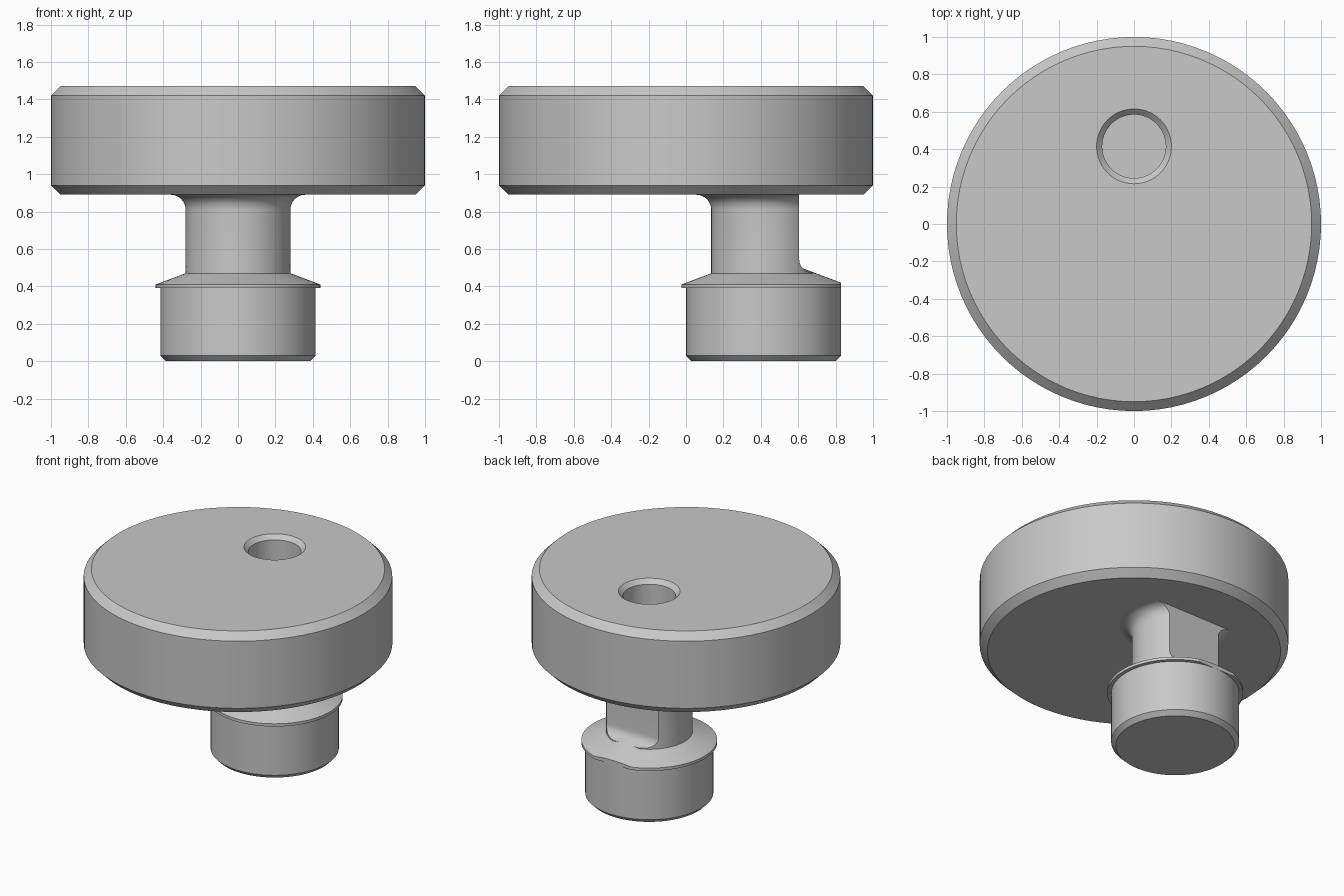
import bpy, bmesh
from math import sin, cos, pi, asin, sqrt, radians

if "Cube" in bpy.data.objects:
    bpy.data.objects.remove(bpy.data.objects["Cube"])

PIN_Y = 0.415   # offset of the pin axis from the disc axis
SEGMENTS = 96

steel = bpy.data.materials.new("grey steel")
steel.use_nodes = True
steel.diffuse_color = (0.58, 0.58, 0.58, 1)
steel.node_tree.nodes["Principled BSDF"].inputs["Base Color"].default_value = steel.diffuse_color


def make_object(name, bm, y=0.0):
    bmesh.ops.recalc_face_normals(bm, faces=bm.faces)
    mesh = bpy.data.meshes.new(name)
    bm.to_mesh(mesh)
    bm.free()
    mesh.materials.append(steel)
    obj = bpy.data.objects.new(name, mesh)
    obj.location.y = y
    bpy.context.collection.objects.link(obj)
    return obj


def loft(rings):
    """Skin a stack of equal point rings and cap both ends."""
    bm = bmesh.new()
    rows = [[bm.verts.new(p) for p in ring] for ring in rings]
    for low, high in zip(rows, rows[1:]):
        for i in range(len(low)):
            j = (i + 1) % len(low)
            bm.faces.new((low[i], low[j], high[j], high[i]))
    bm.faces.new(rows[0])
    bm.faces.new(rows[-1])
    return bm


def lathe(profile):
    """Revolve (radius, height) pairs around z."""
    turns = [2 * pi * i / SEGMENTS for i in range(SEGMENTS)]
    return loft([[(r * cos(a), r * sin(a), z) for a in turns] for r, z in profile])


def d_section(radius, flat, z):
    """Circle cut by a straight edge facing the back."""
    start = asin(flat / radius)
    sweep = pi + 2 * start
    turns = [start - sweep * i / SEGMENTS for i in range(SEGMENTS + 1)]
    return [(radius * cos(a), radius * sin(a), z) for a in turns]


def smooth(obj):
    bpy.ops.object.select_all(action='DESELECT')
    obj.select_set(True)
    bpy.context.view_layer.objects.active = obj
    bpy.ops.object.shade_smooth_by_angle(angle=radians(20))


# Bevelled disc with a countersunk blind hole
disc = make_object("disc_head", lathe([(0.95, 0.89), (1, 0.94), (1, 1.42), (0.95, 1.47)]))
cutter = make_object("hole_cutter", lathe([(0.17, 0.95), (0.17, 1.44), (0.2, 1.47), (0.2, 1.6)]), PIN_Y)
cutter.hide_render = True
cut = disc.modifiers.new("hole", 'BOOLEAN')
cut.operation = 'DIFFERENCE'
cut.solver = 'EXACT'
cut.object = cutter
bpy.context.view_layer.objects.active = disc
bpy.ops.object.modifier_apply(modifier=cut.name)
bpy.data.objects.remove(cutter)

# Neck with a flat at the back, a fillet under the disc and one above the collar
NECK_R, FLAT, FILLET, STEPS = 0.28, 0.19, 0.08, 8
sections = [d_section(NECK_R, FLAT + 0.07, 0.45)]
for i in range(STEPS + 1):
    a = pi / 2 * i / STEPS
    sections.append(d_section(NECK_R, FLAT + 0.07 * (1 - sin(a)), 0.475 + 0.07 * (1 - cos(a))))
for i in range(STEPS + 1):
    a = pi / 2 * i / STEPS
    sections.append(d_section(NECK_R + FILLET * (1 - cos(a)), FLAT, 0.89 - FILLET * (1 - sin(a))))
neck = make_object("neck", loft(sections), PIN_Y)

# Conical collar, trimmed flush with the back of the pin
bm = lathe([(0.4, 0.39), (0.44, 0.39), (0.44, 0.41), (NECK_R, 0.47), (0.19, 0.504)])
cut_geo = bmesh.ops.bisect_plane(bm, geom=bm.verts[:] + bm.edges[:] + bm.faces[:],
                                 plane_co=(0, 0.415, 0), plane_no=(0, 1, 0), clear_outer=True)
rim = [e for e in cut_geo["geom_cut"] if isinstance(e, bmesh.types.BMEdge)]
bmesh.ops.holes_fill(bm, edges=[e for e in bm.edges if e.is_boundary] or rim)
collar = make_object("collar", bm, PIN_Y)

# Bevelled pin at the bottom
pin = make_object("pin", lathe([(0.385, 0), (0.415, 0.03), (0.415, 0.4)]), PIN_Y)

for part in (disc, neck, collar, pin):
    smooth(part)
